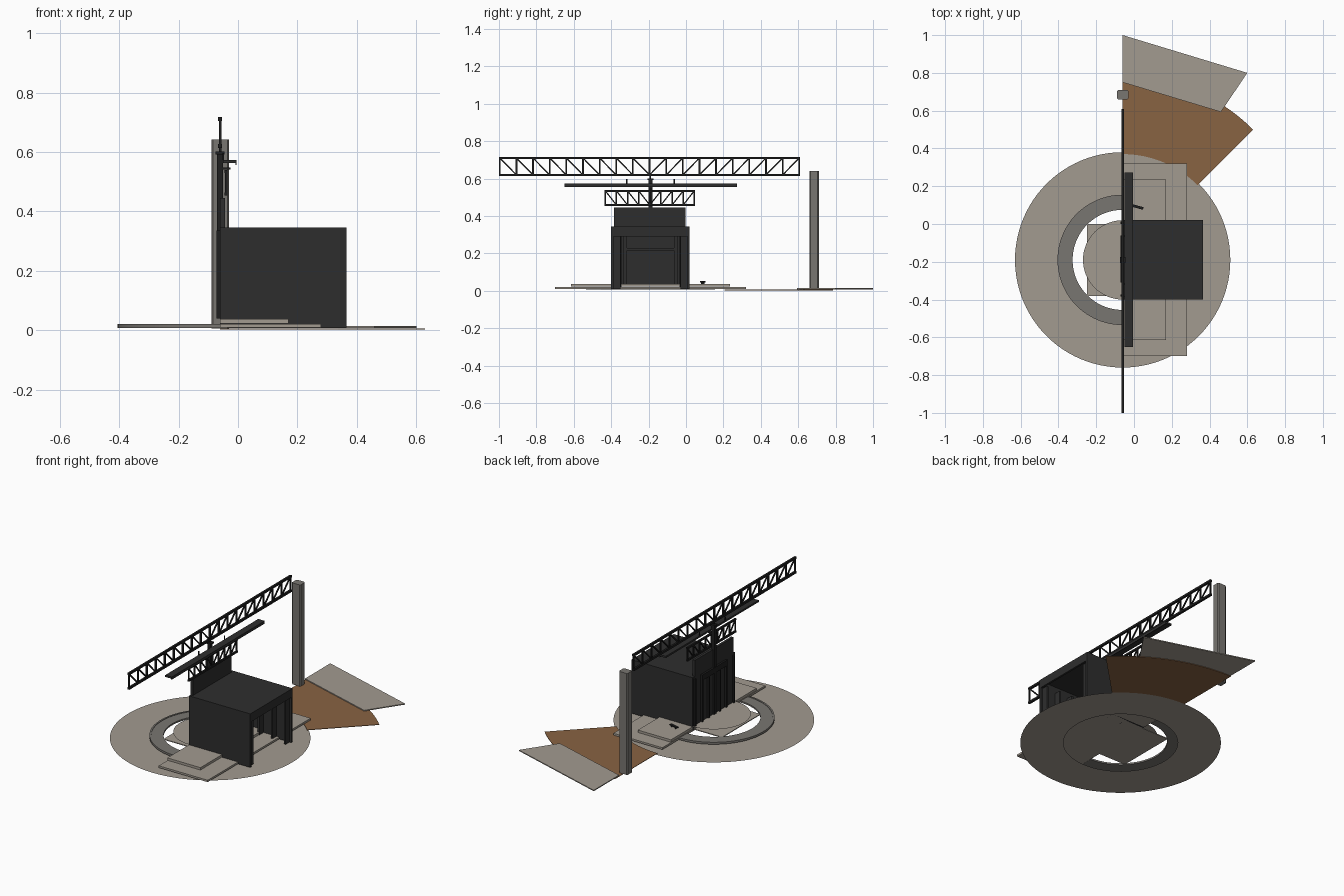
import bpy, bmesh, math
from mathutils import Vector

if "Cube" in bpy.data.objects:
    bpy.data.objects.remove(bpy.data.objects["Cube"])

CX, CY = -0.06, -0.19   # centre of the revolving stage


def material(name, col):
    m = bpy.data.materials.new(name)
    m.diffuse_color = (*col, 1)
    m.use_nodes = True
    m.node_tree.nodes["Principled BSDF"].inputs["Base Color"].default_value = m.diffuse_color
    return m


STONE = material("pale_stone", (0.36, 0.325, 0.28))
GREY = material("mid_grey", (0.19, 0.18, 0.165))
BROWN = material("brown_wood", (0.25, 0.125, 0.055))
BLACK = material("matt_black", (0.027, 0.027, 0.027))
STEEL = material("black_steel", (0.013, 0.013, 0.013))


def finish(name, bm, mat):
    bmesh.ops.recalc_face_normals(bm, faces=bm.faces)
    me = bpy.data.meshes.new(name)
    bm.to_mesh(me)
    bm.free()
    me.materials.append(mat)
    ob = bpy.data.objects.new(name, me)
    bpy.context.collection.objects.link(ob)
    return ob


def add_box(bm, x, y, z):
    r = bmesh.ops.create_cube(bm, size=1)
    for v in r["verts"]:
        v.co = Vector([(a[0] + a[1]) / 2 + c * (a[1] - a[0]) for a, c in zip((x, y, z), v.co)])


def boxes(name, mat, *parts):
    bm = bmesh.new()
    for p in parts:
        add_box(bm, *p)
    return finish(name, bm, mat)


def prism(name, mat, pts, z0, z1):
    bm = bmesh.new()
    f = bm.faces.new([bm.verts.new((x, y, z0)) for x, y in pts])
    if z1 > z0:
        r = bmesh.ops.extrude_face_region(bm, geom=[f])
        bmesh.ops.translate(bm, vec=(0, 0, z1 - z0),
                            verts=[v for v in r["geom"] if isinstance(v, bmesh.types.BMVert)])
    return finish(name, bm, mat)


def sector(name, mat, r0, r1, a0, a1, z0, z1, n=64):
    """Flat or thick ring sector around the stage centre."""
    bm = bmesh.new()
    rows = []
    for i in range(n + 1):
        a = math.radians(a0 + (a1 - a0) * i / n)
        rows.append([bm.verts.new((CX + r * math.cos(a), CY + r * math.sin(a), z0)) for r in (r0, r1)])
    for p, q in zip(rows, rows[1:]):
        bm.faces.new((p[0], p[1], q[1], q[0]))
    bmesh.ops.remove_doubles(bm, verts=bm.verts, dist=1e-5)
    if z1 > z0:
        r = bmesh.ops.extrude_face_region(bm, geom=bm.faces[:])
        bmesh.ops.translate(bm, vec=(0, 0, z1 - z0),
                            verts=[v for v in r["geom"] if isinstance(v, bmesh.types.BMVert)])
    return finish(name, bm, mat)


def add_strut(bm, a, b, t):
    a, b = Vector(a), Vector(b)
    d = b - a
    r = bmesh.ops.create_cube(bm, size=1)
    q = d.to_track_quat('Z', 'Y')
    for v in r["verts"]:
        v.co = (a + b) / 2 + q @ Vector((v.co.x * t, v.co.y * t, v.co.z * d.length))


def truss(name, x, y0, y1, z0, z1, bays, chord, web):
    bm = bmesh.new()
    h = chord / 2
    for z in (z0 + h, z1 - h):
        add_box(bm, (x - h, x + h), (y0, y1), (z - h, z + h))
    step = (y1 - y0 - web) / bays
    for i in range(bays + 1):
        y = y0 + web / 2 + i * step
        add_strut(bm, (x, y, z0 + h), (x, y, z1 - h), web)
        if i < bays:   # diagonals lean towards mid span
            lo, hi = (y + step, y) if i < bays / 2 else (y, y + step)
            add_strut(bm, (x, lo, z0 + h), (x, hi, z1 - h), web * 0.8)
    return finish(name, bm, STEEL)


# Ground rings and revolving stage
sector("outer_plaza", STONE, 0.325, 0.57, 0, 360, 0.0, 0.0, 96)
sector("half_ring_track", GREY, 0.265, 0.335, 90, 270, 0.008, 0.018)
sector("track_lip", GREY, 0.335, 0.345, 90, 270, 0.008, 0.021)
sector("round_stage", STONE, 0, 0.21, 0, 360, 0.039, 0.039)
boxes("square_base", STONE, ((-0.25, 0.13), (-0.38, 0.0), (0.011, 0.016)))

# Stepped platforms
boxes("lower_platform", STONE, ((-0.06, 0.28), (-0.70, 0.32), (0.009, 0.021)))
boxes("upper_platform", STONE, ((-0.06, 0.17), (-0.615, 0.235), (0.023, 0.038)))

# Seating wedge and forecourt slab
sector("wood_wedge", BROWN, 0.56, 0.976, 45, 90, 0.003, 0.006, 24)
prism("forecourt_slab", STONE, [(-0.06, 0.75), (0.46, 0.593), (0.60, 0.80), (-0.06, 1.0)], 0.008, 0.014)

# Stage house shell: open on the +x side
X0, X1, Y0, Y1, T = -0.06, 0.365, -0.40, 0.02, 0.345
boxes("stage_house", BLACK,
      ((X0, X1), (Y0, Y0 + 0.012), (0.009, T)),
      ((X0, X1), (Y1 - 0.012, Y1), (0.009, T)),
      ((X0, X1), (Y0, Y1), (T - 0.012, T)),
      ((X0, X0 + 0.012), (Y0, Y1), (0.03, T)),
      ((X1 - 0.012, X1), (Y0, Y1), (0.292, T)))
boxes("upper_back_wall", BLACK, ((X0, X0 + 0.016), (-0.385, -0.002), (T - 0.01, 0.445)))

# Side wings and inner frame, mirrored about the stage axis
wings = []
for i, x in enumerate((0.34, 0.25, 0.16, 0.07)):
    for s in (1, -1):
        depth = 0.152 + 0.002 * (4 - i)
        wings.append(((x, x + 0.012), tuple(sorted((CY + s * 0.2, CY + s * depth))), (0.009, 0.29)))
boxes("side_wings", BLACK, *wings)
frame = [((-0.03, -0.01), (CY - 0.145, CY + 0.145), (0.215, 0.228))]
for s in (1, -1):
    frame.append(((-0.03, -0.01), tuple(sorted((CY + s * 0.145, CY + s * 0.125))), (0.038, 0.29)))
boxes("inner_frame", BLACK, *frame)

# Back wall doors and pilasters
doors = [((-0.072, -0.058), (-0.31, -0.06), (0.3, 0.335))]
for y in (-0.385, -0.31, -0.245, -0.135, -0.072, 0.0):
    doors.append(((-0.072, -0.058), (y, y + 0.012), (0.04, 0.335)))
boxes("back_pilasters", STEEL, *doors)

# Rigging: mast, trusses, lighting bridge
boxes("mast", STEEL, ((-0.07, -0.05), (CY - 0.01, CY + 0.01), (0.04, 0.6)),
      ((-0.075, -0.045), (CY - 0.016, CY + 0.016), (0.592, 0.602)),
      ((-0.064, -0.056), (CY - 0.004, CY + 0.004), (0.6, 0.62)))
truss("long_truss", -0.06, -1.0, 0.61, 0.613, 0.717, 18, 0.013, 0.009)
truss("short_truss", -0.04, -0.435, 0.048, 0.453, 0.54, 8, 0.011, 0.008)
boxes("lighting_bridge", BLACK, ((-0.05, -0.005), (-0.65, 0.272), (0.562, 0.573)),
      ((-0.009, -0.005), (-0.65, 0.272), (0.556, 0.566)))
boxes("bridge_hangers", STEEL,
      *[((-0.052, -0.047), (y - 0.003, y + 0.003), (0.573, 0.597)) for y in (CY - 0.127, CY + 0.127)],
      ((-0.06, -0.025), (CY - 0.01, CY + 0.01), (0.541, 0.548)))

# Tall free-standing pillar with chamfered corners
px, py, w, d, c = -0.06, 0.685, 0.03, 0.025, 0.006
pts = []
for sx, sy in ((1, 1), (-1, 1), (-1, -1), (1, -1)):
    pair = [(px + sx * w, py + sy * (d - c)), (px + sx * (w - c), py + sy * d)]
    pts += pair if sx * sy > 0 else pair[::-1]
pillar = prism("tall_pillar", GREY, pts, 0.006, 0.642)

# Small bench on the platform
bench = boxes("small_bench", STEEL, ((-0.03, 0.03), (-0.007, 0.007), (0.045, 0.052)),
              ((-0.02, -0.014), (-0.005, 0.005), (0.036, 0.046)),
              ((0.014, 0.02), (-0.005, 0.005), (0.036, 0.046)))
bench.location = (0.02, 0.09, 0)
bench.rotation_euler.z = math.radians(-15)
